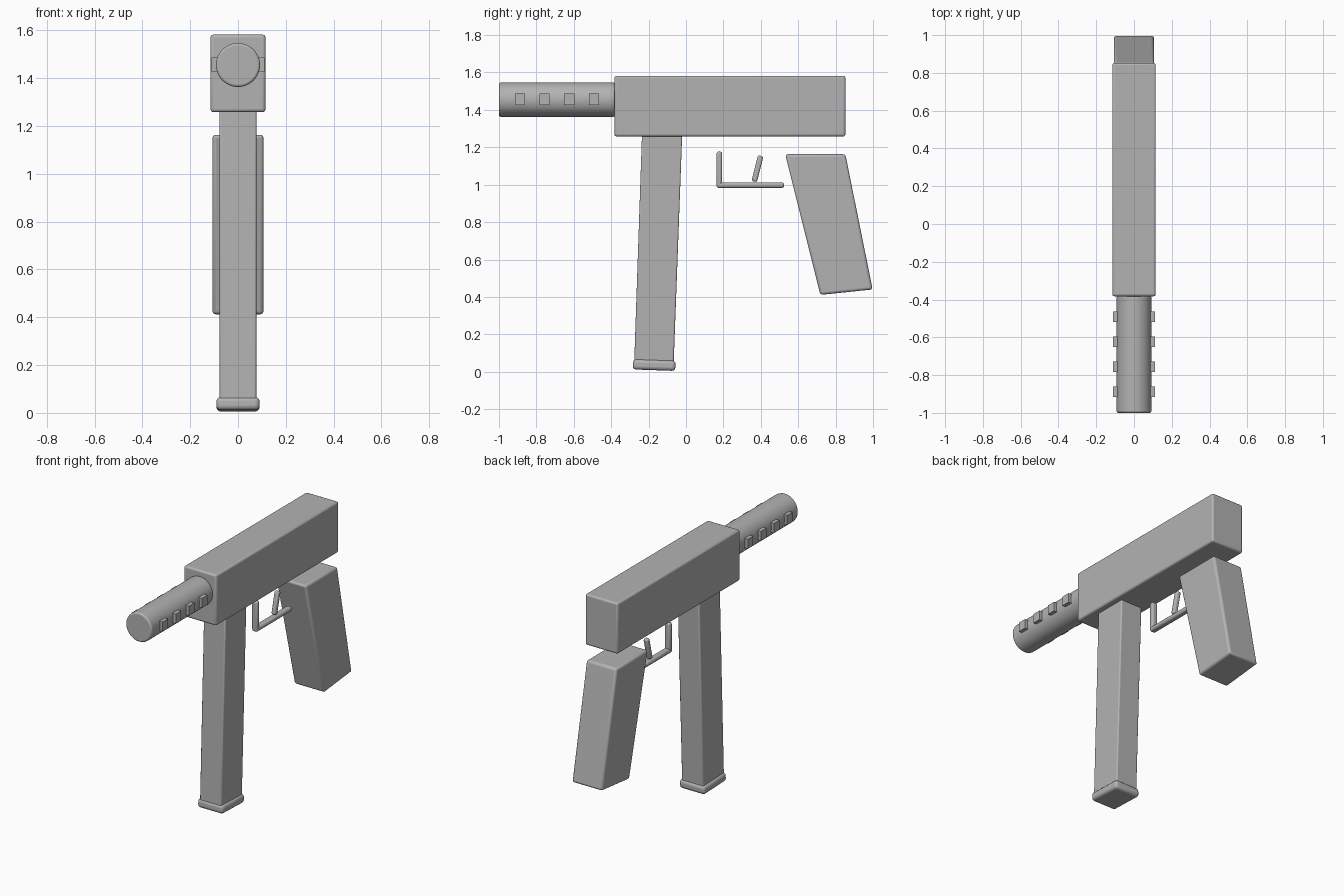
import bpy, bmesh, math
from mathutils import Matrix

if "Cube" in bpy.data.objects:
    bpy.data.objects.remove(bpy.data.objects["Cube"], do_unlink=True)

grey = bpy.data.materials.new("plain_grey")
grey.use_nodes = True
colour = (0.45, 0.45, 0.45, 1)
grey.diffuse_color = colour
grey.node_tree.nodes["Principled BSDF"].inputs["Base Color"].default_value = colour


def finish(name, bm, bevel):
    """Turn a bmesh into a softly bevelled, smooth shaded object."""
    bmesh.ops.recalc_face_normals(bm, faces=bm.faces)
    mesh = bpy.data.meshes.new(name)
    bm.to_mesh(mesh)
    bm.free()
    mesh.materials.append(grey)
    obj = bpy.data.objects.new(name, mesh)
    bpy.context.collection.objects.link(obj)
    if bevel:
        mod = obj.modifiers.new("soft_edges", "BEVEL")
        mod.width = bevel
        mod.segments = 3
        mod.limit_method = "ANGLE"
        mod.angle_limit = math.radians(40)
    bpy.ops.object.select_all(action="DESELECT")
    bpy.context.view_layer.objects.active = obj
    obj.select_set(True)
    bpy.ops.object.shade_smooth_by_angle(angle=math.radians(35))
    return obj


def box(name, centre, size, bevel, tilt=0):
    """Box tilted in degrees about the x axis."""
    bm = bmesh.new()
    matrix = (Matrix.Translation(centre) @ Matrix.Rotation(math.radians(tilt), 4, "X")
              @ Matrix.Diagonal((*size, 1)))
    bmesh.ops.create_cube(bm, size=1, matrix=matrix)
    return finish(name, bm, bevel)


def side_profile(name, points, half_width, bevel):
    """Side outline in (y, z) extruded across x."""
    bm = bmesh.new()
    face = bm.faces.new([bm.verts.new((-half_width, y, z)) for y, z in points])
    new = bmesh.ops.extrude_face_region(bm, geom=[face])["geom"]
    verts = [v for v in new if isinstance(v, bmesh.types.BMVert)]
    bmesh.ops.translate(bm, verts=verts, vec=(2 * half_width, 0, 0))
    return finish(name, bm, bevel)


# Main body
box("receiver", (0, 0.235, 1.42), (0.23, 1.235, 0.324), 0.012)

# Barrel with side blocks
bm = bmesh.new()
bmesh.ops.create_cone(bm, cap_ends=True, segments=48, radius1=0.092, radius2=0.092,
                      depth=0.62, matrix=Matrix.Translation((0, -0.69, 1.455))
                      @ Matrix.Rotation(math.pi / 2, 4, "X"))
finish("barrel", bm, 0.01)
for side, label in ((1, "left"), (-1, "right")):
    for i in range(4):
        box(f"barrel_block_{label}_{i + 1}", (side * 0.09, -0.888 + i * 0.132, 1.457),
            (0.04, 0.055, 0.06), 0)

# Magazine and its foot
side_profile("magazine", [(-0.235, 1.28), (-0.02, 1.28), (-0.066, 0.045), (-0.277, 0.045)],
             0.077, 0.008)
box("magazine_foot", (0, -0.17, 0.036), (0.18, 0.228, 0.055), 0.018, -2)

# Rear grip
side_profile("grip", [(0.53, 1.163), (0.852, 1.163), (0.998, 0.44), (0.718, 0.411)],
             0.107, 0.014)

# Trigger and guard
box("guard_bar", (0, 0.344, 0.998), (0.04, 0.362, 0.03), 0.012)
box("guard_post", (0, 0.178, 1.08), (0.04, 0.03, 0.194), 0.012)
box("trigger", (0, 0.382, 1.086), (0.03, 0.03, 0.142), 0.01, -14)
